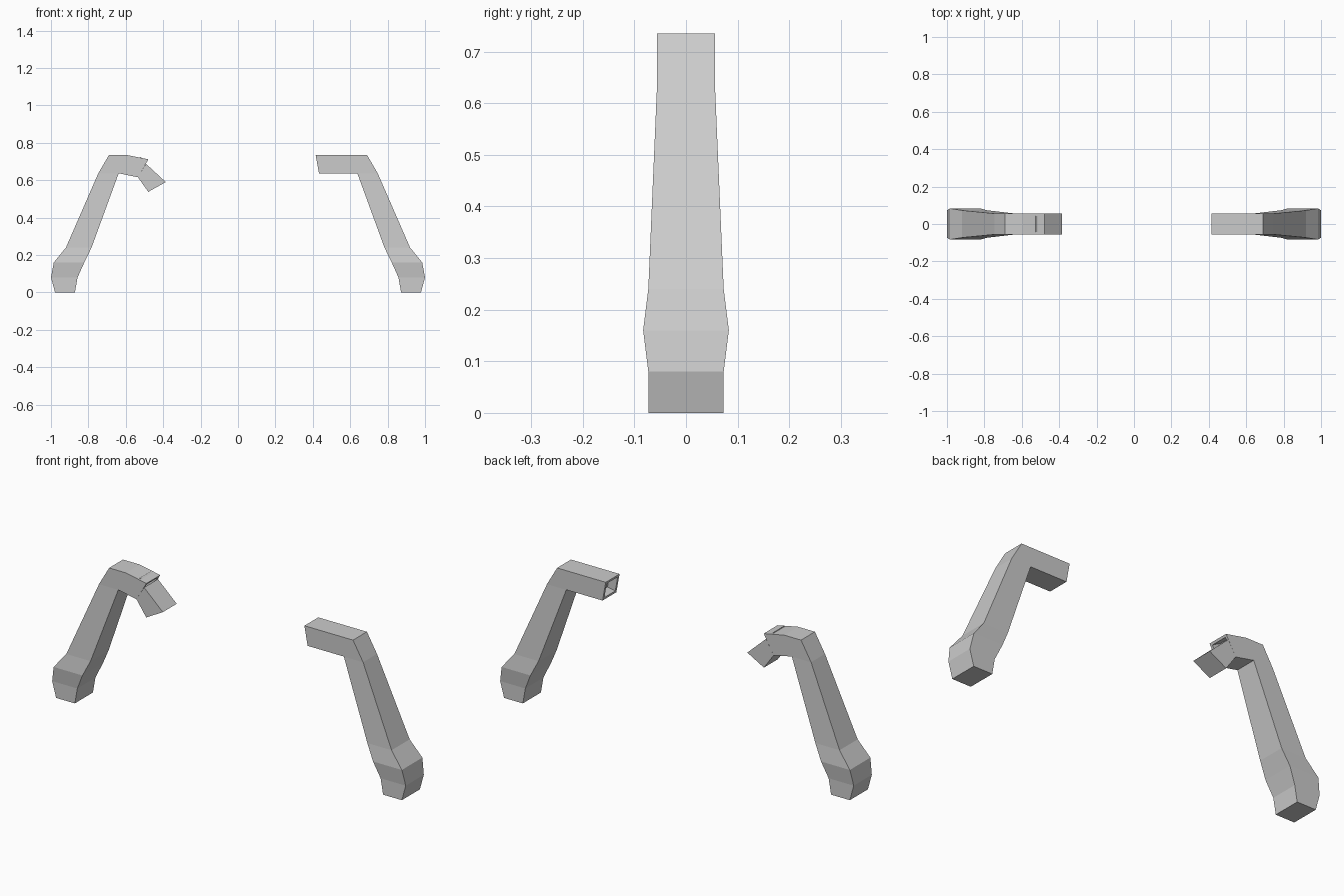
import bpy, bmesh
from mathutils import Vector

if "Cube" in bpy.data.objects:
    bpy.data.objects.remove(bpy.data.objects["Cube"])


def loft(name, rings, side=1, socket=False):
    """Skin rectangular rings: (outer x, z, inner x, z, half width in y)."""
    bm = bmesh.new()
    loops = []
    for ox, oz, ix, iz, h in rings:
        pts = [(ox, -h, oz), (ox, h, oz), (ix, h, iz), (ix, -h, iz)]
        loops.append([bm.verts.new((x * side, y, z)) for x, y, z in pts])
    for a, b in zip(loops, loops[1:]):
        for i in range(4):
            j = (i + 1) % 4
            bm.faces.new((a[i], a[j], b[j], b[i]))
    bm.faces.new(loops[0])
    end = bm.faces.new(loops[-1])
    bmesh.ops.recalc_face_normals(bm, faces=bm.faces[:])
    if socket:
        # hollow recess in the arm end
        bmesh.ops.inset_individual(bm, faces=[end], thickness=0.017)
        end.normal_update()
        inward = end.normal.copy() * -0.045
        new = bmesh.ops.extrude_discrete_faces(bm, faces=[end])["faces"]
        bmesh.ops.translate(bm, verts=new[0].verts[:], vec=inward)
    bmesh.ops.remove_doubles(bm, verts=bm.verts[:], dist=0.0005)
    bmesh.ops.recalc_face_normals(bm, faces=bm.faces[:])
    me = bpy.data.meshes.new(name)
    bm.to_mesh(me)
    bm.free()
    ob = bpy.data.objects.new(name, me)
    bpy.context.collection.objects.link(ob)
    return ob


# shared foot, leg and elbow
leg = [
    (0.978, 0.0, 0.872, 0.0, 0.073),
    (1.0, 0.08, 0.858, 0.08, 0.073),
    (0.985, 0.16, 0.822, 0.16, 0.083),
    (0.92, 0.24, 0.783, 0.24, 0.073),
    (0.747, 0.637, 0.638, 0.637, 0.056),
    (0.69, 0.735, 0.638, 0.637, 0.056),
]

# right leg with straight arm
loft("right_leg", leg + [(0.415, 0.735, 0.433, 0.637, 0.056)], 1, True)

# left leg with bent arm
loft("left_leg", leg + [(0.595, 0.735, 0.638, 0.637, 0.056),
                        (0.479, 0.712, 0.535, 0.616, 0.056)], -1, True)

# drooping tip on the left arm
loft("left_arm_tip", [(0.492, 0.688, 0.535, 0.616, 0.056),
                      (0.386, 0.590, 0.480, 0.538, 0.056)], -1)
